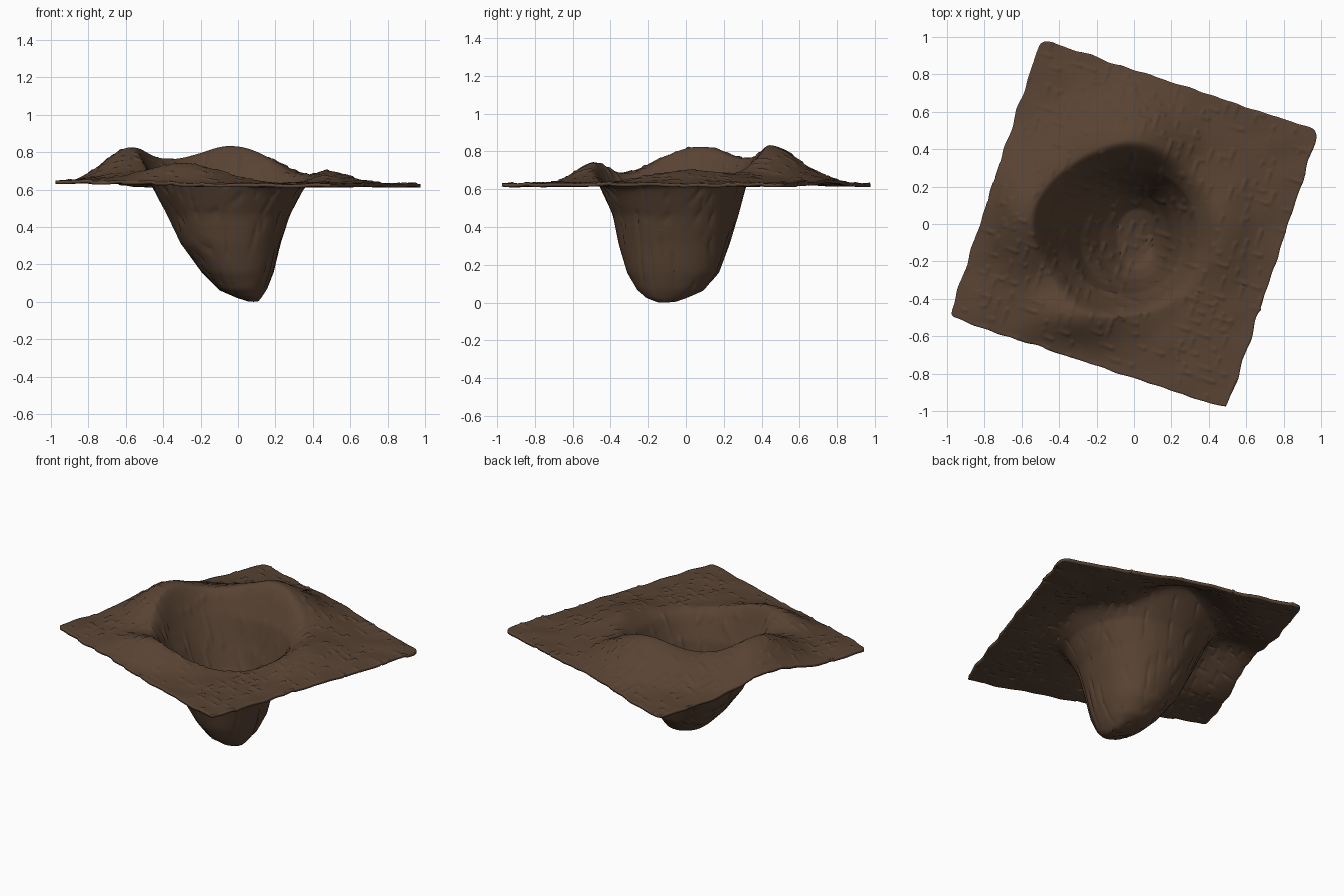
import bpy, math, random
from mathutils import Vector, noise

if "Cube" in bpy.data.objects:
    bpy.data.objects.remove(bpy.data.objects["Cube"])

random.seed(4)
N = 170                 # grid cells per side
HALF = 0.783            # half side of the square sheet
ANG = math.radians(-18.3)
CA, SA = math.cos(ANG), math.sin(ANG)

# Pit outline per height: z, xmin, xmax, ymin, ymax
LEVELS = [
    (0.00, 0.06, 0.10, -0.14, -0.06),
    (0.02, 0.00, 0.115, -0.20, 0.00),
    (0.06, -0.09, 0.14, -0.245, 0.08),
    (0.15, -0.18, 0.175, -0.295, 0.16),
    (0.30, -0.29, 0.21, -0.34, 0.215),
    (0.45, -0.36, 0.26, -0.37, 0.26),
    (0.60, -0.44, 0.34, -0.44, 0.30),
    (0.75, -0.51, 0.48, -0.51, 0.38),
    (0.98, -0.60, 0.72, -0.64, 0.50),
]
# Raised folds around the pit: x, y, height, spread x, spread y
FOLDS = [
    (-0.57, 0.06, 0.19, 0.15, 0.22),
    (-0.02, 0.43, 0.20, 0.22, 0.17),
    (-0.34, 0.30, 0.05, 0.14, 0.14),
    (-0.28, -0.48, 0.11, 0.20, 0.10),
    (0.47, 0.02, 0.07, 0.12, 0.20),
    (-0.95, -0.45, 0.02, 0.2, 0.2),
]


def inside(x, y, z):
    """True when the point lies inside the pit outline at height z."""
    for a, b in zip(LEVELS, LEVELS[1:]):
        if z <= b[0]:
            break
    t = (z - a[0]) / (b[0] - a[0])
    x0, x1, y0, y1 = (p + (q - p) * t for p, q in zip(a[1:], b[1:]))
    dx = abs(2 * x - x0 - x1) / (x1 - x0)
    dy = abs(2 * y - y0 - y1) / (y1 - y0)
    return dx ** 2.25 + dy ** 2.25 < 1


def height(x, y):
    sheet = 0.612 + sum(h * math.exp(-((x - a) / s) ** 2 / 2 - ((y - b) / t) ** 2 / 2)
                        for a, b, h, s, t in FOLDS)
    lo, hi = 0.0, 0.98
    if not inside(x, y, hi):
        return sheet
    for _ in range(12):
        mid = (lo + hi) / 2
        if inside(x, y, mid):
            hi = mid
        else:
            lo = mid
    k = max(0.07 - abs(hi - sheet), 0) / 0.07     # rounded rim
    return min(hi, sheet) - k * k * 0.0175


# Woven raised strands, laid along both directions of the sheet
weave = {}
for _ in range(420):
    i, j, n = random.randrange(N), random.randrange(N), random.randint(5, 13)
    along = random.random() < 0.5
    i, j = (i, j // 6 * 6) if along else (i // 6 * 6, j)
    for s in range(n):
        for w in range(2):
            key = (i + s, j + w) if along else (i + w, j + s)
            weave[key] = 0.007 * s / n

verts = []
for j in range(N + 1):
    for i in range(N + 1):
        u, v = (2 * i / N - 1) * HALF, (2 * j / N - 1) * HALF
        # slightly ragged, rounded border
        wob = 0.012 * noise.noise(Vector((u * 9, v * 9, 3)))
        eu, ev = abs(u) / HALF, abs(v) / HALF
        r = 1 - 0.018 * (eu * ev) ** 30
        u, v = (u + wob * eu ** 8) * r, (v + wob * ev ** 8) * r
        x, y = u * CA - v * SA, u * SA + v * CA
        z = height(x, y) + 0.006 * noise.noise(Vector((u * 7, v * 7, 0)))
        verts.append(Vector((x, y, z)))

faces = [(a, a + 1, a + N + 2, a + N + 1)
         for j in range(N) for a in range(j * (N + 1), j * (N + 1) + N)]
mesh = bpy.data.meshes.new("sunken_sheet")
mesh.from_pydata(verts, [], faces)
mesh.update()

# Push the strands out along the surface
normals = [v.normal.copy() for v in mesh.vertices]
for (i, j), d in weave.items():
    if i <= N and j <= N:
        k = j * (N + 1) + i
        mesh.vertices[k].co += normals[k] * d

# Rest the sheet on the ground
low = min(v.co.z for v in mesh.vertices)
for v in mesh.vertices:
    v.co.z += 0.018 - low

obj = bpy.data.objects.new("sunken_sheet", mesh)
bpy.context.collection.objects.link(obj)

# Sheet thickness
sol = obj.modifiers.new("thickness", 'SOLIDIFY')
sol.thickness = 0.018
sol.offset = -1

mat = bpy.data.materials.new("dark brown")
mat.diffuse_color = (0.098, 0.056, 0.033, 1)
mat.use_nodes = True
mat.node_tree.nodes["Principled BSDF"].inputs["Base Color"].default_value = mat.diffuse_color
mesh.materials.append(mat)

bpy.context.view_layer.objects.active = obj
obj.select_set(True)
bpy.ops.object.shade_smooth_by_angle(angle=math.radians(40))
